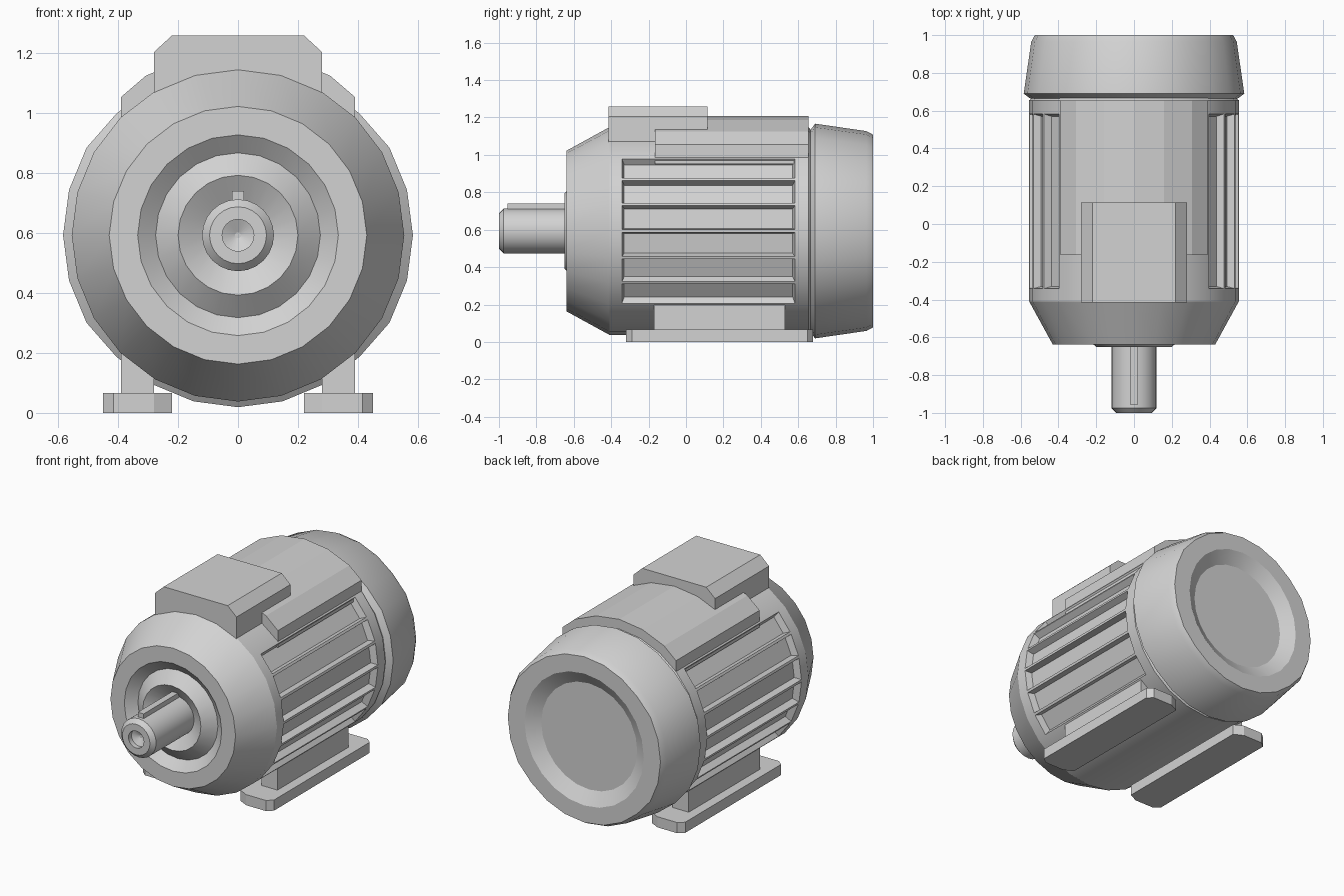
import bpy, bmesh, math

if "Cube" in bpy.data.objects:
    bpy.data.objects.remove(bpy.data.objects["Cube"])

ZC = 0.593      # height of the motor axis
SIDES = 24

grey = bpy.data.materials.new("light grey metal")
grey.diffuse_color = (0.65, 0.65, 0.65, 1)
grey.use_nodes = True
grey.node_tree.nodes["Principled BSDF"].inputs["Base Color"].default_value = grey.diffuse_color


def finish(name, bm, smooth=False):
    bmesh.ops.recalc_face_normals(bm, faces=bm.faces[:])
    me = bpy.data.meshes.new(name)
    bm.to_mesh(me)
    bm.free()
    ob = bpy.data.objects.new(name, me)
    bpy.context.collection.objects.link(ob)
    me.materials.append(grey)
    if smooth:
        bpy.ops.object.select_all(action='DESELECT')
        bpy.context.view_layer.objects.active = ob
        ob.select_set(True)
        bpy.ops.object.shade_smooth_by_angle(angle=math.radians(24))
    return ob


def lathe(profile, bulge=0.0):
    """Turn (radius, y) points around the motor axis and cap both ends.
    bulge widens the left and right sides."""
    bm = bmesh.new()
    rings = []
    for r, y in profile:
        ring = []
        for i in range(SIDES):
            a = 2 * math.pi * i / SIDES
            rr = r + (bulge if abs(math.sin(a)) < 0.51 and r > 0.5 else 0)
            ring.append(bm.verts.new((rr * math.cos(a), y, ZC + rr * math.sin(a))))
        rings.append(ring)
    for a, b in zip(rings, rings[1:]):
        for i in range(SIDES):
            j = (i + 1) % SIDES
            bm.faces.new((a[i], a[j], b[j], b[i]))
    bm.faces.new(rings[0])
    bm.faces.new(rings[-1])
    bmesh.ops.recalc_face_normals(bm, faces=bm.faces[:])
    return bm


def prism(name, pts, lo, hi, axis='y'):
    """Extrude a 2D outline along y (points are x, z) or z (points are x, y)."""
    def place(p, t):
        return (p[0], t, p[1]) if axis == 'y' else (p[0], p[1], t)
    bm = bmesh.new()
    a = [bm.verts.new(place(p, lo)) for p in pts]
    b = [bm.verts.new(place(p, hi)) for p in pts]
    bm.faces.new(a)
    bm.faces.new(b)
    for i in range(len(pts)):
        j = (i + 1) % len(pts)
        bm.faces.new((a[i], a[j], b[j], b[i]))
    return finish(name, bm)


def mirrored(half):
    return half + [(-x, z) for x, z in reversed(half) if x > 0]


# Motor body with recessed front face
bm = lathe([(0.115, -0.60), (0.20, -0.65), (0.275, -0.59), (0.335, -0.638),
            (0.43, -0.638), (0.555, -0.41), (0.555, -0.35), (0.555, 0.59),
            (0.555, 0.655), (0.50, 0.70)])
# Cooling slots: sunken facets on the left and right
slots = []
for f in bm.faces:
    c = f.calc_center_median()
    if abs(c.y - 0.12) < 0.02 and len(f.verts) == 4 and abs(c.x) > abs(c.z - ZC):
        slots.append(f)
bmesh.ops.inset_individual(bm, faces=slots, thickness=0.011, depth=0)
bmesh.ops.inset_individual(bm, faces=slots, thickness=0.017, depth=-0.04)
finish("motor_body", bm, True)

# Rear fan cover with dished end and wider sides
finish("fan_cover", lathe([(0.54, 0.665), (0.574, 0.69), (0.534, 0.965), (0.515, 1.0),
                           (0.41, 1.0), (0.33, 0.95)], 0.01), True)

# Shaft with chamfered end and centre hole
finish("shaft", lathe([(0.01, -0.95), (0.053, -0.97), (0.053, -1.0), (0.095, -1.0),
                       (0.12, -0.975), (0.12, -0.55)]), True)
prism("shaft_key", [(-0.02, 0.65), (0.02, 0.65), (0.02, 0.74), (-0.02, 0.74)], -0.955, -0.60)

# Curved saddle on top of the body
R = 0.615
arc = [(R * math.cos(math.radians(d)), ZC + R * math.sin(math.radians(d))) for d in (60, 75)]
prism("top_saddle", mirrored([(0.39, 0.95), (0.39, 1.055)] + arc + [(0, ZC + R)]), -0.165, 0.655)

# Terminal box
prism("terminal_box", mirrored([(0.28, 1.0), (0.28, 1.205), (0.22, 1.26)]), -0.415, 0.115)

# Feet: leg block and chamfered base plate on each side
for s, side in ((1, "right"), (-1, "left")):
    prism(side + "_leg", [(s * 0.28, 0.05), (s * 0.39, 0.05), (s * 0.39, 0.205), (s * 0.28, 0.205)],
          -0.17, 0.53)
    plate = [(0.28, -0.32), (0.415, -0.32), (0.45, -0.29), (0.45, 0.65), (0.415, 0.68),
             (0.28, 0.68), (0.22, 0.65), (0.22, -0.29)]
    prism(side + "_foot_plate", [(s * x, y) for x, y in plate], 0, 0.066, 'z')
